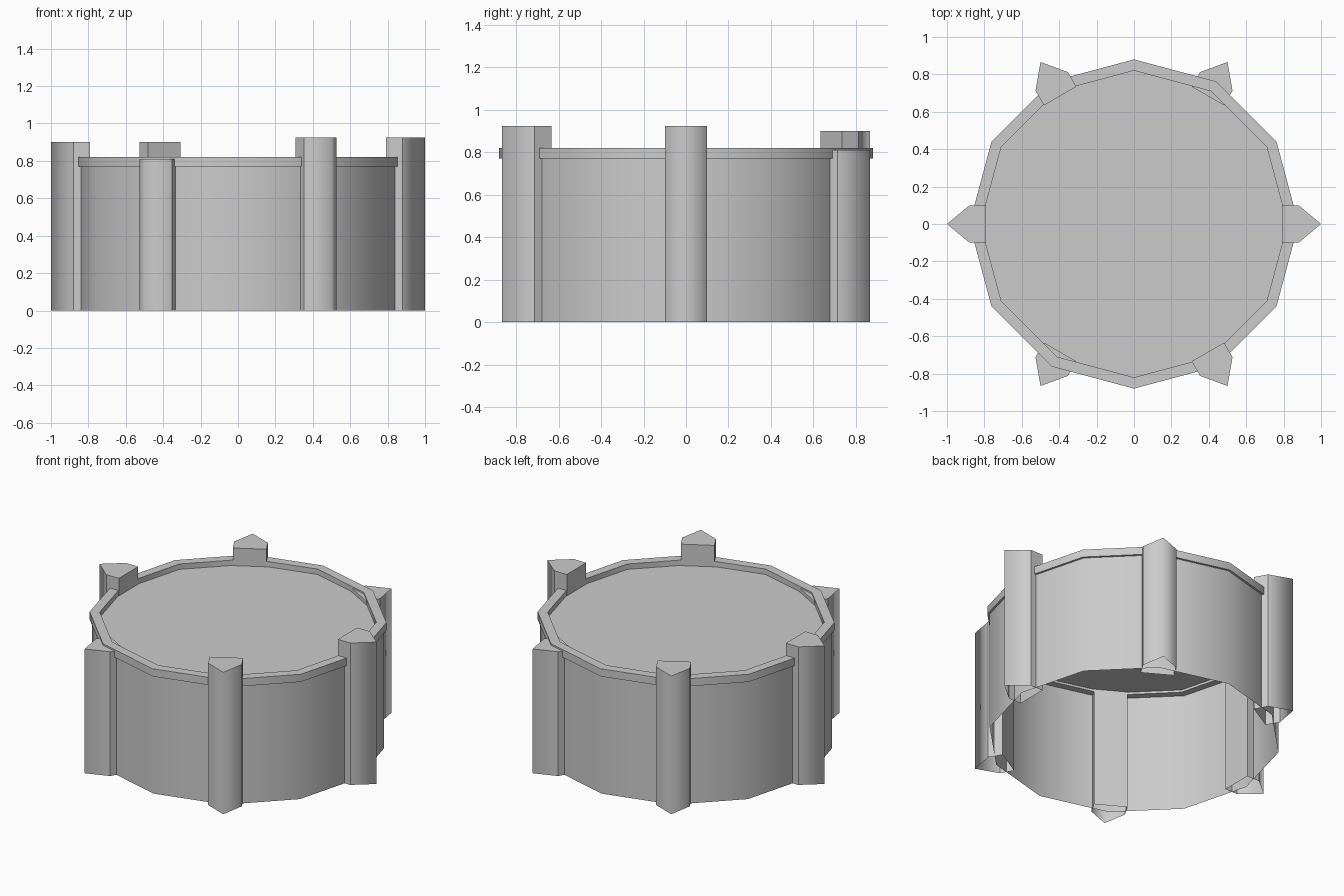
import bpy, bmesh
from math import pi, sin, cos, radians

cube = bpy.data.objects.get("Cube")
if cube:
    bpy.data.objects.remove(cube, do_unlink=True)

SIDES = 12
WALL_R, RIM_R, INNER_R = 0.866, 0.88, 0.82
RIM_LOW, RIM_TOP, LID_Z = 0.77, 0.82, 0.785

grey = bpy.data.materials.new("plain_grey")
grey.use_nodes = True
grey.diffuse_color = (0.6, 0.6, 0.6, 1)
shader = next(n for n in grey.node_tree.nodes if n.type == 'BSDF_PRINCIPLED')
shader.inputs["Base Color"].default_value = grey.diffuse_color


def finish(bm, name):
    mesh = bpy.data.meshes.new(name)
    bm.to_mesh(mesh)
    bm.free()
    mesh.materials.append(grey)
    obj = bpy.data.objects.new(name, mesh)
    bpy.context.collection.objects.link(obj)
    return obj


def loop(bm, radius, z):
    angles = [2 * pi * i / SIDES for i in range(SIDES)]
    return [bm.verts.new((radius * cos(a), radius * sin(a), z)) for a in angles]


def bridge(bm, low, high, smooth=True):
    n = len(low)
    for i in range(n):
        j = (i + 1) % n
        bm.faces.new((low[i], low[j], high[j], high[i])).smooth = smooth


# Open drum wall
bm = bmesh.new()
bridge(bm, loop(bm, WALL_R, 0), loop(bm, WALL_R, RIM_LOW))
finish(bm, "drum_wall")

# Raised rim, a square-section ring with sharp corners
bm = bmesh.new()
section = [(RIM_R, RIM_LOW), (RIM_R, RIM_TOP), (INNER_R, RIM_TOP), (INNER_R, RIM_LOW)]
rings = [loop(bm, r, z) for r, z in section]
for k in range(4):
    bridge(bm, rings[k], rings[(k + 1) % 4])
for e in bm.edges:
    e.smooth = abs(e.verts[0].co.z - e.verts[1].co.z) > 0.01
finish(bm, "top_rim")

# Recessed lid
bm = bmesh.new()
bm.faces.new(loop(bm, INNER_R, LID_Z))
finish(bm, "lid")


# Pointed pillars, open below, smooth only across the outer tip
def pillar(name, angle, height):
    a = radians(angle)
    outline = [(0.79, -0.1), (0.88, -0.1), (1, 0), (0.88, 0.1), (0.79, 0.1)]
    points = [(x * cos(a) - y * sin(a), x * sin(a) + y * cos(a)) for x, y in outline]
    bm = bmesh.new()
    low = [bm.verts.new((x, y, 0)) for x, y in points]
    high = [bm.verts.new((x, y, height)) for x, y in points]
    bridge(bm, low, high)
    bm.faces.new(high)
    for e in bm.edges:
        e.smooth = set(e.verts) == {low[2], high[2]}
    finish(bm, name)


pillar("left_pillar", 0, 0.925)
pillar("back_left_pillar", 60, 0.81)
pillar("back_right_pillar", 120, 0.9)
pillar("right_pillar", 180, 0.9)
pillar("front_right_pillar", 240, 0.81)
pillar("front_left_pillar", 300, 0.925)
